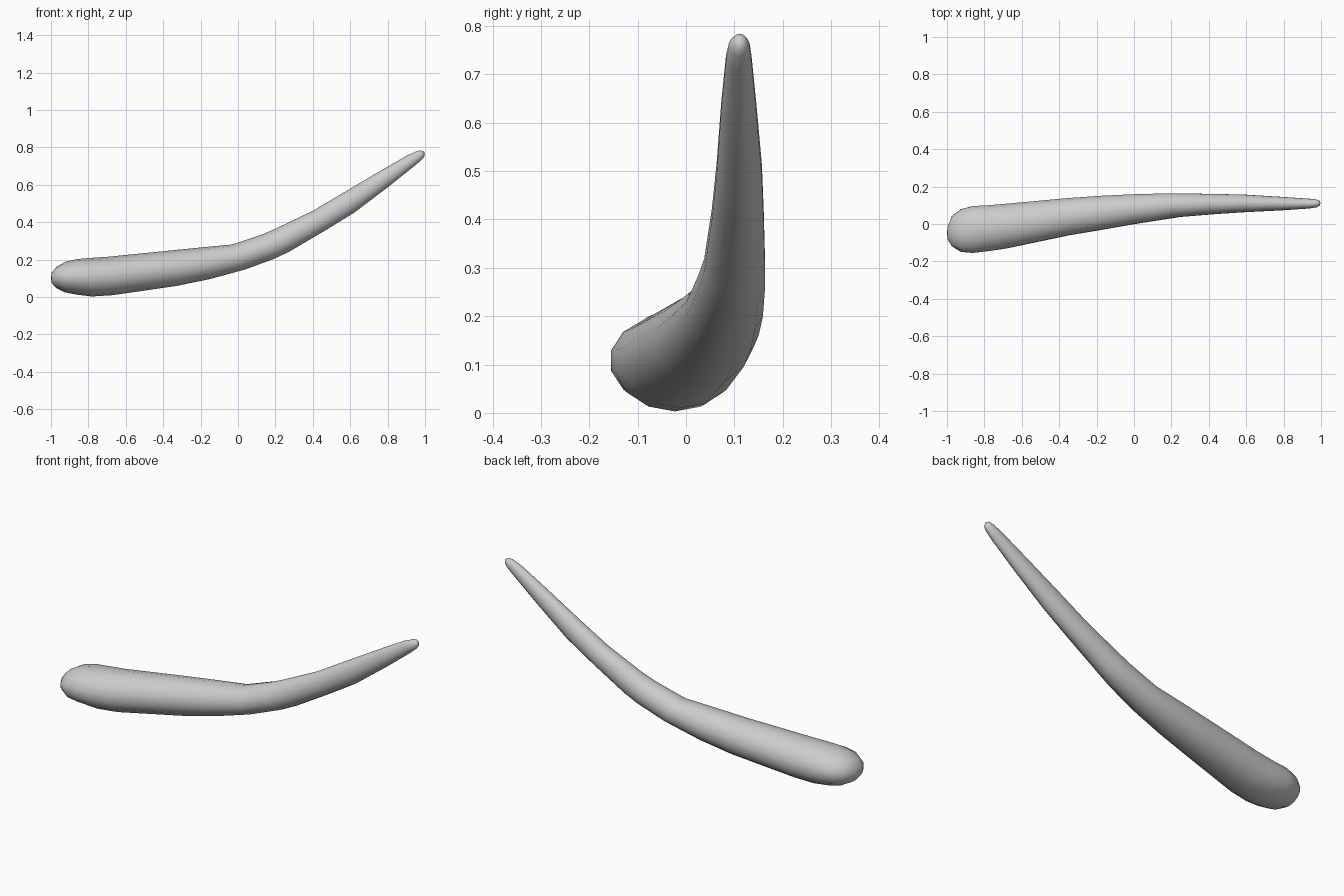
import bpy, bmesh, math
from mathutils import Vector

SIDES = 14
# Each ring: top (x, z), bottom (x, z), y min, y max
RINGS = [
    (-0.996, 0.130, -0.996, 0.075, -0.085, -0.010),
    (-0.970, 0.162, -0.975, 0.050, -0.122, 0.045),
    (-0.920, 0.190, -0.930, 0.026, -0.152, 0.082),
    (-0.860, 0.203, -0.865, 0.013, -0.158, 0.099),
    (-0.790, 0.209, -0.780, 0.003, -0.149, 0.103),
    (-0.700, 0.215, -0.670, 0.010, -0.134, 0.111),
    (-0.370, 0.248, -0.330, 0.059, -0.063, 0.141),
    (-0.200, 0.265, -0.150, 0.096, -0.033, 0.153),
    (-0.030, 0.281, 0.040, 0.148, -0.001, 0.161),
    (0.130, 0.335, 0.200, 0.207, 0.024, 0.165),
    (0.200, 0.365, 0.280, 0.246, 0.036, 0.165),
    (0.400, 0.461, 0.470, 0.358, 0.052, 0.162),
    (0.560, 0.556, 0.620, 0.450, 0.062, 0.158),
    (0.760, 0.674, 0.810, 0.594, 0.072, 0.146),
    (0.910, 0.760, 0.950, 0.706, 0.082, 0.136),
    (0.960, 0.781, 0.985, 0.737, 0.088, 0.132),
    (0.980, 0.784, 0.996, 0.752, 0.096, 0.126),
]

bm = bmesh.new()

# Elliptical cross-sections tilted to follow the bend
loops = []
for tx, tz, bx, bz, y0, y1 in RINGS:
    top = Vector((tx, 0, tz))
    bottom = Vector((bx, 0, bz))
    centre = (top + bottom) / 2 + Vector((0, (y0 + y1) / 2, 0))
    up = (top - bottom) / 2
    side = Vector((0, (y1 - y0) / 2, 0))
    loop = []
    for i in range(SIDES):
        a = math.tau * i / SIDES
        loop.append(bm.verts.new(centre + up * math.cos(a) + side * math.sin(a)))
    loops.append(loop)

# Skin between the cross-sections
for a, b in zip(loops, loops[1:]):
    for i in range(SIDES):
        j = (i + 1) % SIDES
        bm.faces.new((a[i], a[j], b[j], b[i]))

# Rounded butt and pointed tip
for loop, point in ((loops[0], (-1.0, -0.048, 0.102)), (loops[-1], (0.997, 0.112, 0.775))):
    pole = bm.verts.new(point)
    for i in range(SIDES):
        bm.faces.new((loop[i], loop[(i + 1) % SIDES], pole))

bmesh.ops.recalc_face_normals(bm, faces=bm.faces)
for f in bm.faces:
    f.smooth = True

mesh = bpy.data.meshes.new("curved_horn")
bm.to_mesh(mesh)
bm.free()
horn = bpy.data.objects.new("curved_horn", mesh)
bpy.context.collection.objects.link(horn)
